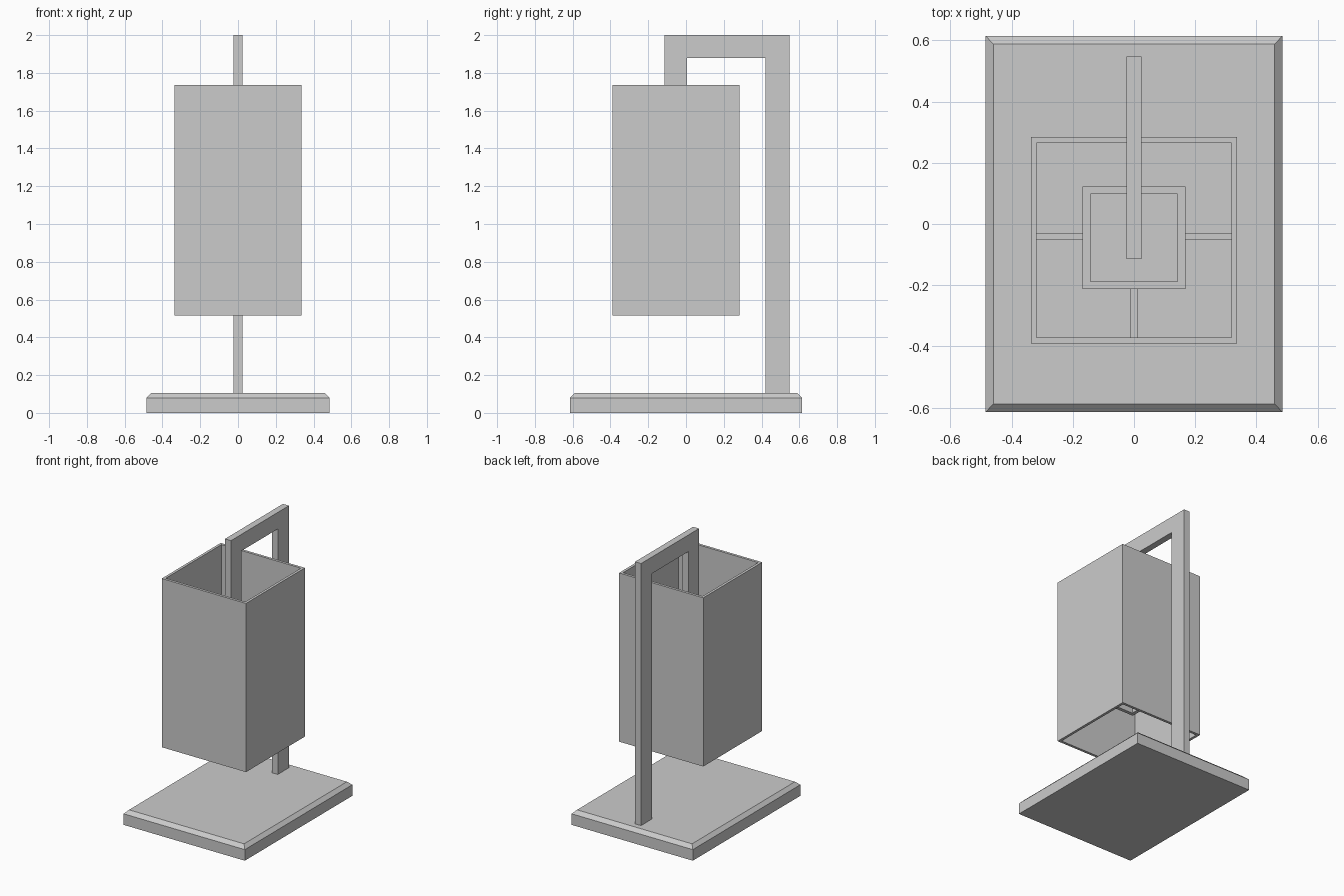
import bpy, bmesh

if "Cube" in bpy.data.objects:
    bpy.data.objects.remove(bpy.data.objects["Cube"])


def finish(name, bm):
    bmesh.ops.recalc_face_normals(bm, faces=bm.faces)
    mesh = bpy.data.meshes.new(name)
    bm.to_mesh(mesh)
    bm.free()
    obj = bpy.data.objects.new(name, mesh)
    bpy.context.collection.objects.link(obj)
    return obj


def rect(x0, x1, y0, y1, z):
    return [(x0, y0, z), (x1, y0, z), (x1, y1, z), (x0, y1, z)]


def stack(name, rings, closed=False):
    """Skin a list of 4-point rings; cap the ends or close into a tube."""
    bm = bmesh.new()
    vs = [[bm.verts.new(p) for p in r] for r in rings]
    pairs = list(zip(vs, vs[1:])) + ([(vs[-1], vs[0])] if closed else [])
    for a, b in pairs:
        for i in range(4):
            j = (i + 1) % 4
            bm.faces.new((a[i], a[j], b[j], b[i]))
    if not closed:
        bm.faces.new(vs[0][::-1])
        bm.faces.new(vs[-1])
    return finish(name, bm)


def box(name, x0, x1, y0, y1, z0, z1):
    return stack(name, [rect(x0, x1, y0, y1, z) for z in (z0, z1)])


def square_tube(name, cy, outer, inner, z0, z1):
    def ring(h, z):
        return rect(-h, h, cy - h, cy + h, z)
    return stack(name, [ring(outer, z0), ring(outer, z1),
                        ring(inner, z1), ring(inner, z0)], closed=True)


# Base plate with chamfered top edge
stack("base", [rect(-.485, .485, -.615, .615, 0),
               rect(-.485, .485, -.615, .615, .08),
               rect(-.46, .46, -.588, .588, .105)])

# Hooked arm: side profile extruded across x
profile = [(.42, .105), (.548, .105), (.548, 2), (-.115, 2),
           (-.115, 1.38), (.005, 1.38), (.005, 1.88), (.42, 1.88)]
bm = bmesh.new()
face = bm.faces.new([bm.verts.new((-.024, y, z)) for y, z in profile])
ext = bmesh.ops.extrude_face_region(bm, geom=[face])
bmesh.ops.translate(bm, vec=(.048, 0, 0),
                    verts=[v for v in ext["geom"] if isinstance(v, bmesh.types.BMVert)])
finish("arm", bm)

# Outer shade and inner light housing, both open square tubes
square_tube("shade", -.053, .337, .318, .515, 1.735)
square_tube("inner_housing", -.045, .168, .143, .82, 1.43)

# Plate inside the housing that the arm holds
box("housing_plate", -.143, .143, -.188, .098, 1.36, 1.38)

# Spokes joining housing to shade
z0, z1 = 1.11, 1.13
for side, s in (("left", -1), ("right", 1)):
    a, b = sorted((s * .168, s * .318))
    box("spoke_" + side, a, b, -.051, -.031, z0, z1)
box("spoke_front", -.011, .011, -.371, -.213, z0, z1)
box("spoke_back", -.011, .011, .123, .265, z0, z1)
